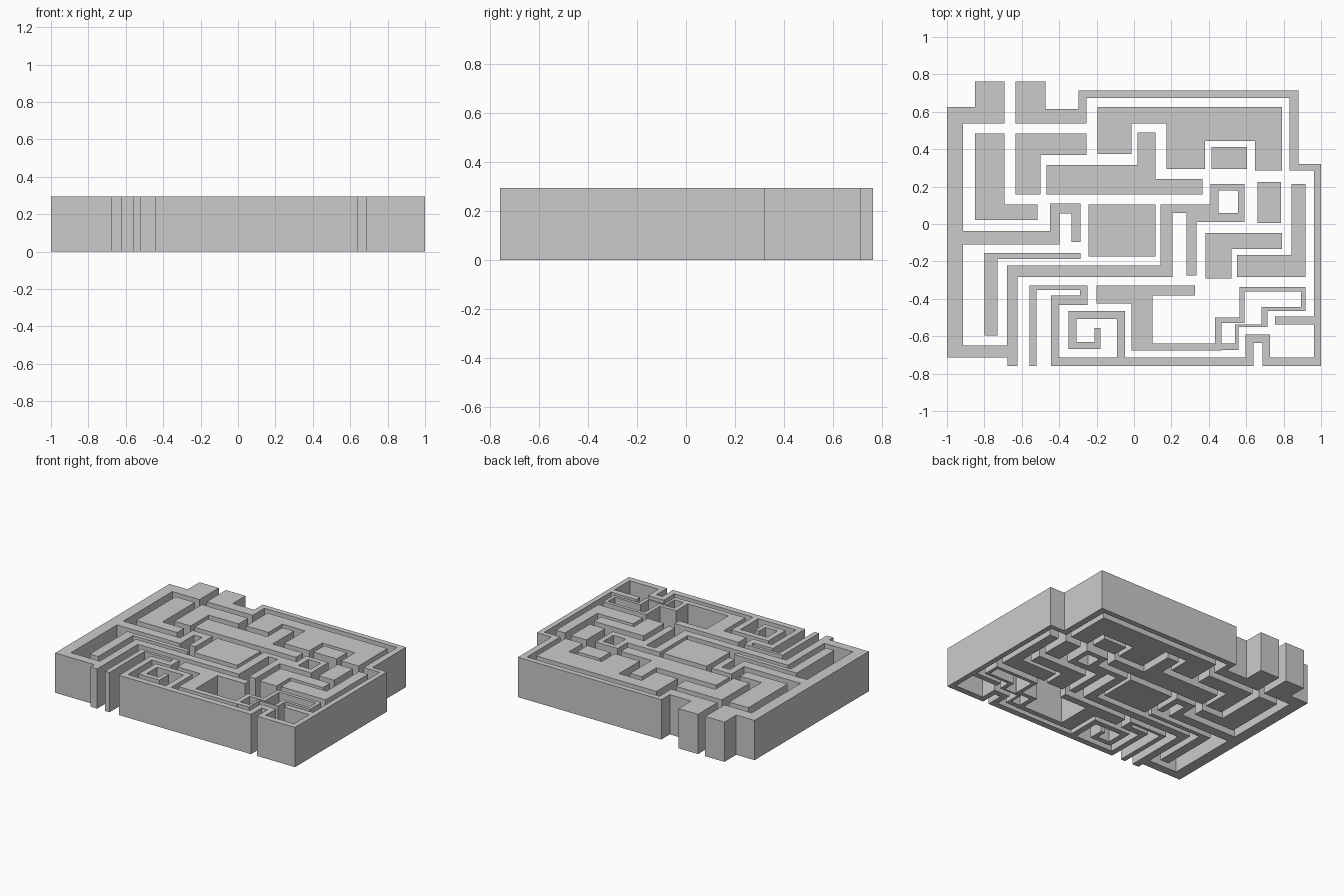
import bpy, bmesh

if "Cube" in bpy.data.objects:
    bpy.data.objects.remove(bpy.data.objects["Cube"])

HEIGHT = 0.295


def corners(steps):
    """Right-angled outline: steps alternate x, y, x, y... each changes one axis."""
    n = len(steps)
    pts = []
    for i in range(0, n, 2):
        pts.append((steps[i], steps[i + 1]))
        pts.append((steps[(i + 2) % n], steps[i + 1]))
    return pts


def block(name, *outlines):
    """Extrude an outline (further outlines are holes) to the maze height."""
    cu = bpy.data.curves.new(name, 'CURVE')
    cu.dimensions = '2D'
    cu.fill_mode = 'BOTH'
    cu.extrude = HEIGHT / 2
    for steps in outlines:
        pts = corners(steps)
        sp = cu.splines.new('POLY')
        sp.points.add(len(pts) - 1)
        for p, (x, y) in zip(sp.points, pts):
            p.co = (x, y, HEIGHT / 2, 1)
        sp.use_cyclic_u = True
        sp.use_smooth = False
    tmp = bpy.data.objects.new(name + "_profile", cu)
    tmp.location.z = HEIGHT / 2
    bpy.context.collection.objects.link(tmp)
    bpy.context.view_layer.update()
    mesh = bpy.data.meshes.new_from_object(
        tmp.evaluated_get(bpy.context.evaluated_depsgraph_get()))
    bpy.data.objects.remove(tmp)
    # weld caps to sides and stand the block on the ground
    bm = bmesh.new()
    bm.from_mesh(mesh)
    bmesh.ops.remove_doubles(bm, verts=bm.verts, dist=0.0005)
    low = min(v.co.z for v in bm.verts)
    bmesh.ops.translate(bm, verts=bm.verts, vec=(0, 0, -low))
    bmesh.ops.recalc_face_normals(bm, faces=bm.faces)
    for f in bm.faces:
        f.smooth = False
    bm.to_mesh(mesh)
    bm.free()
    mesh.name = name
    ob = bpy.data.objects.new(name, mesh)
    bpy.context.collection.objects.link(ob)
    return ob


def rect(x0, x1, y0, y1):
    return [x0, y0, x1, y1]


# Left outer wall with its inner branches and the small square ring
block("left_outer_wall",
      [-1, .625, -.85, .763, -.692, .537, -.915, -.037, -.45, .11, -.285, -.095,
       -.333, .055, -.398, -.11, -.915, -.65, -.68, -.223, .143, .103, .41, .215,
       .592, .012, .335, -.275, .282, .06, .207, -.283, -.623, -.76, -.677, -.715],
      rect(.453, .555, .06, .178))

# Right outer wall running round to the spiral at the front
block("right_outer_wall",
      [-.633, .763, -.473, .615, -.298, .715, .88, .32, 1, -.76, .687, -.635,
       .639, -.76, -.445, -.383, -.29, -.352, -.522, -.76, -.559, -.33,
       # spiral
       -.248, -.432, -.403, -.715, -.092, -.507, -.308, -.63, -.21, -.555,
       -.178, -.667, -.35, -.465, -.047, -.715,
       # inner face back along the front, right and back
       .597, -.592, .728, -.715, .962, -.495 - .043, .753, -.495, .962, .285,
       .832, .675, -.255, .537])

# Islands at the back and left
block("left_corner_island", [-.85, .483, -.692, .103, -.515, .022])
block("back_left_island", [-.633, .483, -.255, .37, -.5, .158])
block("middle_cross_island",
      [-.468, .315, .02, .49, .115, .24, .367, .158])
block("back_comb_island",
      [-.195, .625, .79, .285, .648, .445, .38, .293, .173, .537, -.013, .375])

# Plain rectangular islands
block("back_small_island", rect(.415, .605, .293, .413))
block("right_small_island", rect(.66, .785, .005, .225))
block("centre_island", rect(-.242, .115, -.173, .103))

# Hooked islands
block("right_upper_hook", [.383, -.048, .79, -.133, .52, -.292])
block("right_lower_hook", [.843, .215, .918, -.283, .55, -.165])
block("left_thin_hook", [-.80, -.155, -.285, -.187, -.73, -.595])

# Front island with a stepped ring at its right end
block("front_stepped_island",
      [-.2, -.33, .325, -.383, .1, -.638, .432, -.5, .563, -.337, .918, -.465,
       .713, -.55, .56, -.673, .467, -.677, -.013, -.425],
      [.467, -.638, .54, -.538, .683, -.443, .893, -.362, .592, -.53])
